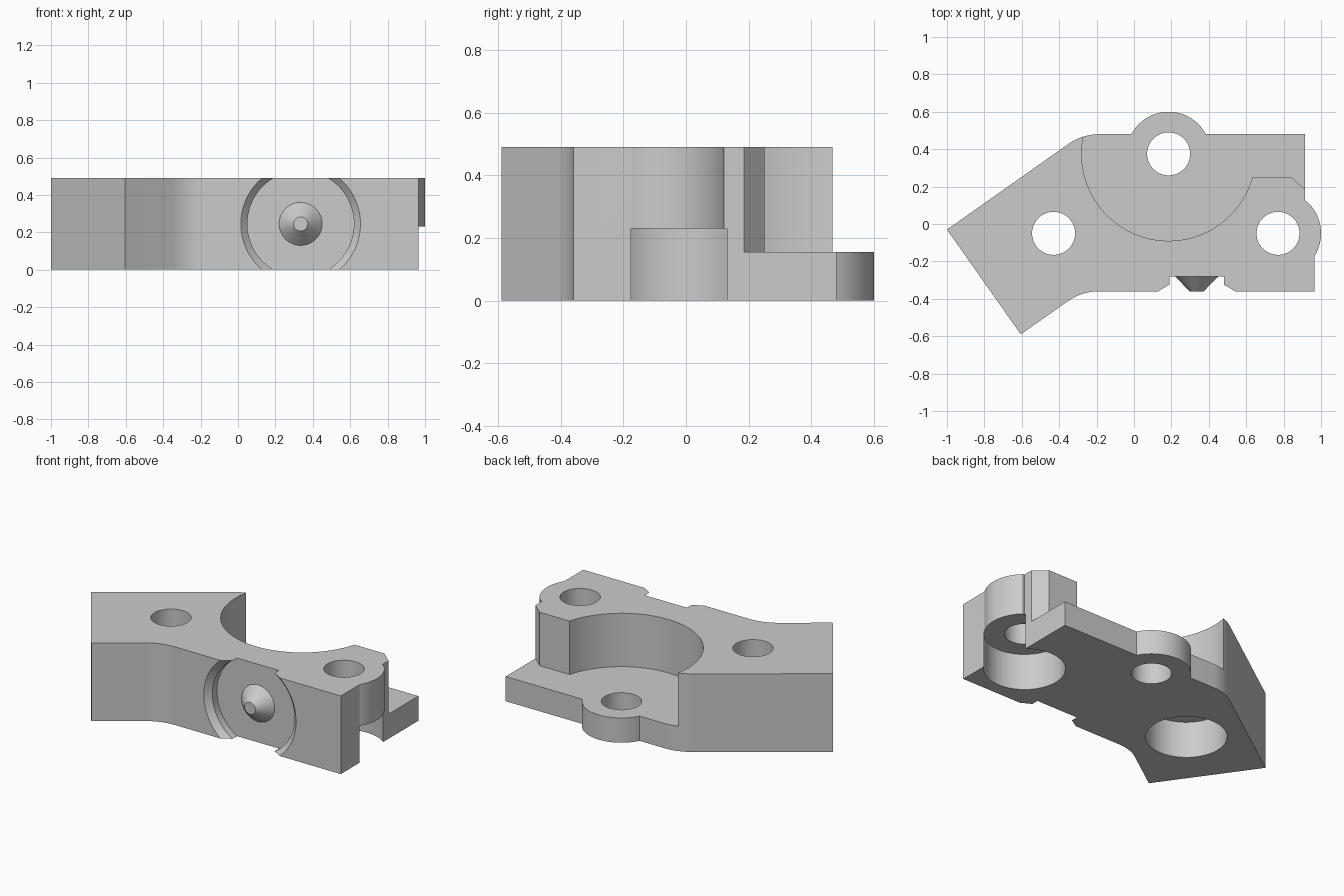
import bpy, bmesh
from math import sin, cos, pi, radians, atan2, tan
from mathutils import Vector

if "Cube" in bpy.data.objects:
    bpy.data.objects.remove(bpy.data.objects["Cube"])

HEIGHT = 0.49
FLOOR = 0.155
EAR, LOBE, ARM = (0.185, 0.375), (0.77, -0.05), (-0.43, -0.05)
DIAL = (0.335, 0.245)

grey = bpy.data.materials.new("plain grey")
grey.use_nodes = True
grey.diffuse_color = (0.6, 0.6, 0.6, 1)
grey.node_tree.nodes["Principled BSDF"].inputs["Base Color"].default_value = (0.6, 0.6, 0.6, 1)


def arc(centre, r, a, b, n=32):
    """Points along an arc, angles in degrees."""
    angles = [radians(a + (b - a) * i / n) for i in range(n + 1)]
    return [(centre[0] + r * cos(t), centre[1] + r * sin(t)) for t in angles]


def fillet(before, corner, after, t=0.09, n=10):
    """Round a profile corner with a tangent arc, t away from the corner."""
    c = Vector(corner)
    u, v = (Vector(before) - c).normalized(), (Vector(after) - c).normalized()
    half = u.angle(v) / 2
    r = t * tan(half)
    centre = c + (u + v).normalized() * (t / cos(half))
    p, q = c + u * t - centre, c + v * t - centre
    a = atan2(p.y, p.x)
    sweep = (atan2(q.y, q.x) - a + pi) % (2 * pi) - pi
    return [(centre.x + r * cos(a + sweep * i / n), centre.y + r * sin(a + sweep * i / n))
            for i in range(n + 1)]


def finish(name, bm):
    bmesh.ops.recalc_face_normals(bm, faces=bm.faces)
    mesh = bpy.data.meshes.new(name)
    bm.to_mesh(mesh)
    bm.free()
    mesh.materials.append(grey)
    ob = bpy.data.objects.new(name, mesh)
    bpy.context.collection.objects.link(ob)
    return ob


def prism(name, points, z0, z1):
    bm = bmesh.new()
    face = bm.faces.new([bm.verts.new((x, y, z0)) for x, y in points])
    top = bmesh.ops.extrude_face_region(bm, geom=[face])["geom"]
    bmesh.ops.translate(bm, vec=(0, 0, z1 - z0),
                        verts=[v for v in top if isinstance(v, bmesh.types.BMVert)])
    return finish(name, bm)


def lathe(name, profile, n=96):
    """Turn (radius, y) rings around the front-to-back axis of the dial."""
    bm = bmesh.new()
    rings = [[bm.verts.new((DIAL[0] + r * cos(2 * pi * i / n), y, DIAL[1] + r * sin(2 * pi * i / n)))
              for i in range(n)] for r, y in profile]
    for a, b in zip(rings, rings[1:]):
        for i in range(n):
            j = (i + 1) % n
            bm.faces.new((a[i], a[j], b[j], b[i]))
    bm.faces.new(rings[0])
    bm.faces.new(rings[-1])
    return finish(name, bm)


def cut(body, cutter):
    cutter.hide_render = True
    mod = body.modifiers.new("cut", 'BOOLEAN')
    mod.operation, mod.solver, mod.object = 'DIFFERENCE', 'EXACT', cutter
    bpy.context.view_layer.objects.active = body
    bpy.ops.object.modifier_apply(modifier=mod.name)
    bpy.data.objects.remove(cutter)


def smooth(ob):
    bpy.ops.object.select_all(action='DESELECT')
    ob.select_set(True)
    bpy.context.view_layer.objects.active = ob
    bpy.ops.object.shade_smooth_by_angle(angle=radians(25))


# Bent bracket outline with the back ear and the side lobe
back_tip, front_tip = (-1, -0.03), (-0.605, -0.59)
outline = [back_tip, front_tip]
outline += fillet(front_tip, (-0.279, -0.36), (0.9, -0.36))
outline += [(0.965, -0.36)]
outline += [(0.965, -0.174)] + arc(LOBE, 0.23, -32, 48) + [(0.915, 0.122)]
outline += [(0.915, 0.48)]
outline += arc(EAR, 0.225, 27.8, 152.2, 48)
outline += fillet((0, 0.48), (-0.277, 0.48), back_tip)
bracket = prism("bracket_body", outline, 0, HEIGHT)

# Round pocket, open to the back, leaving a thin floor plate
pocket = arc(EAR, 0.465, 160, 344.4, 72)
pocket += [(0.84, 0.25), (0.915, 0.185), (1.0, 0.111), (1.2, 0.8), (-0.25, 0.8)]
cut(bracket, prism("pocket_cutter", pocket, FLOOR, 0.7))

# Screw holes, with wide counterbores from below on two of them
for centre in (EAR, LOBE, ARM):
    cut(bracket, prism("hole_cutter", arc(centre, 0.115, 0, 360, 64)[:-1], -0.1, 0.7))
for centre in (LOBE, ARM):
    cut(bracket, prism("counterbore_cutter", arc(centre, 0.232, 0, 360, 96)[:-1], -0.1, 0.23))

# Chamfered round recess in the front face
cut(bracket, lathe("recess_cutter",
                   [(0.36, -0.40), (0.32, -0.36), (0.285, -0.325), (0.285, -0.28)]))
smooth(bracket)

# Blunt cone standing in the recess
smooth(lathe("front_cone", [(0.115, -0.27), (0.115, -0.28), (0.038, -0.36)], 64))
